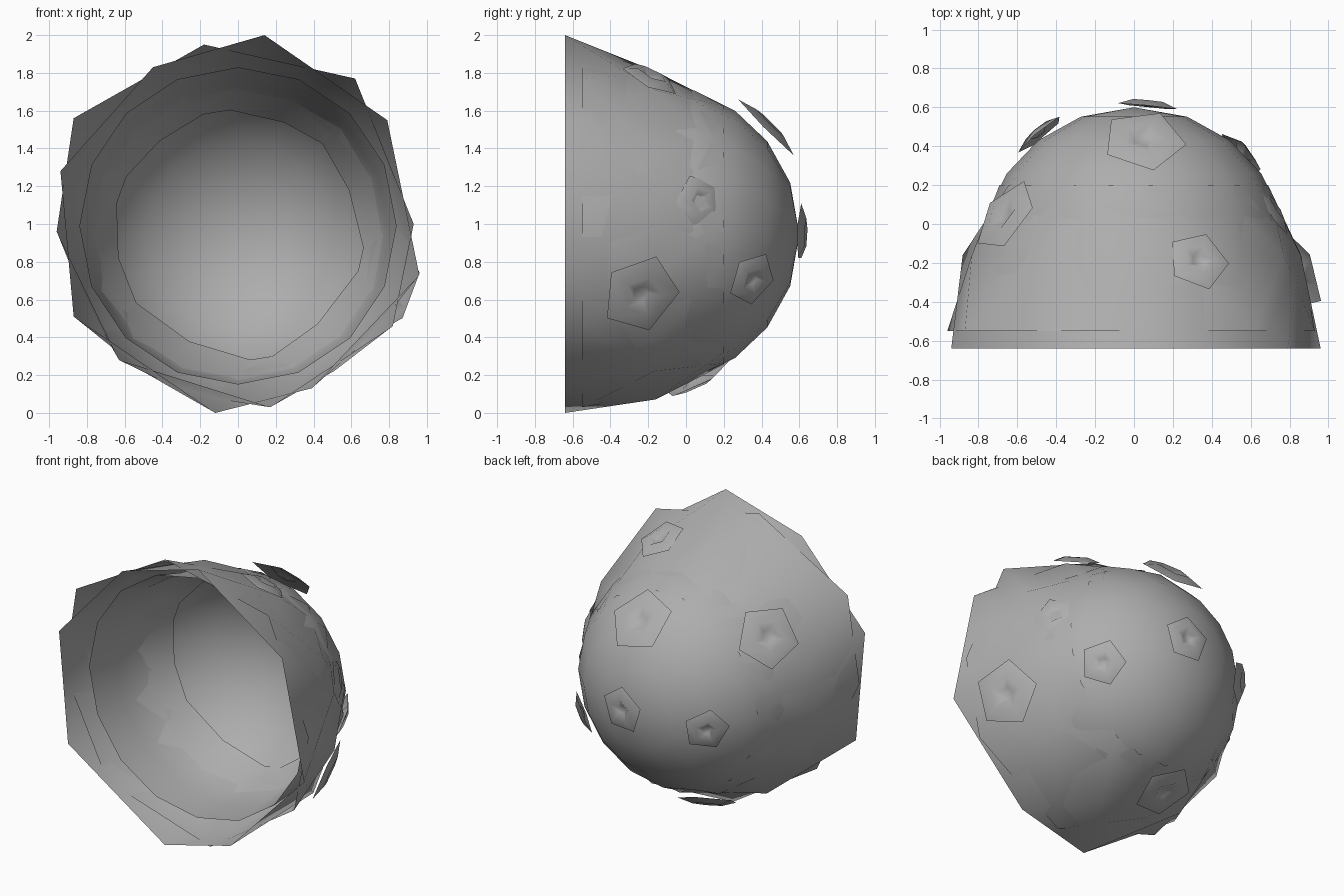
import bpy, bmesh, math
from mathutils import Vector

if "Cube" in bpy.data.objects:
    bpy.data.objects.remove(bpy.data.objects["Cube"])

grey = bpy.data.materials.new("dark_grey")
grey.diffuse_color = (0.42, 0.42, 0.42, 1)
grey.use_nodes = True
grey.node_tree.nodes["Principled BSDF"].inputs["Base Color"].default_value = grey.diffuse_color


def make(name, verts, faces, angle=60):
    me = bpy.data.meshes.new(name)
    me.from_pydata(verts, [], faces)
    me.materials.append(grey)
    bm = bmesh.new()
    bm.from_mesh(me)
    bmesh.ops.recalc_face_normals(bm, faces=bm.faces)
    # make normals point away from the bowl's middle
    c = Vector((0, -0.5, 1))
    if sum((f.calc_center_median() - c).dot(f.normal) for f in bm.faces) < 0:
        bmesh.ops.reverse_faces(bm, faces=bm.faces)
    bm.to_mesh(me)
    bm.free()
    ob = bpy.data.objects.new(name, me)
    bpy.context.collection.objects.link(ob)
    bpy.ops.object.select_all(action='DESELECT')
    ob.select_set(True)
    bpy.context.view_layer.objects.active = ob
    bpy.ops.object.shade_smooth_by_angle(angle=math.radians(angle))
    return ob


def polar(y, r, a, zc=1.0):
    return (r * math.cos(a), y, zc + r * math.sin(a))


def shell(name, rim, y0):
    """Open faceted band: rim polygon, half-step ring, narrow back ring."""
    n = len(rim)
    ang = [math.atan2(z - 1, x) for x, z in rim]
    verts = [(x, y0, z) for x, z in rim]
    for i in range(n):
        d = (ang[(i + 1) % n] - ang[i]) % math.tau
        if d > math.pi:
            d -= math.tau
        a = ang[i] + d / 2
        verts.append(polar(-0.16, 0.88 - 0.06 * math.sin(a), a))
    for a in ang:
        verts.append(polar(0.2, 0.69 - 0.06 * math.sin(a), a))
    faces = []
    for i in range(n):
        j = (i + 1) % n
        faces += [(i, j, n + i), (j, n + j, n + i),
                  (n + i, n + j, 2 * n + j), (n + i, 2 * n + j, 2 * n + i)]
    make(name, verts, faces)


# two interleaved outer bands with the open rim at the front
shell("outer_shell",
      [(0.14, 2.0), (0.79, 1.55), (0.96, 0.73), (0.39, 0.13),
       (-0.12, 0.0), (-0.87, 0.51), (-0.94, 1.28), (-0.45, 1.83)], -0.64)
shell("inner_shell",
      [(0.62, 1.77), (0.93, 1.0), (0.82, 0.46), (0.17, 0.03),
       (-0.63, 0.28), (-0.96, 0.96), (-0.87, 1.56), (-0.18, 1.95)], -0.55)

# rounded back dome, continuing forward as the bowl's lining
seg = 16
rings = [(-0.45, 0.84, 0.99), (-0.2, 0.8, 0.95)]
for deg in (72, 55, 38, 20):
    t = math.radians(deg)
    rings.append((-0.2 + 0.8 * math.cos(t), 0.8 * math.sin(t), 0.945))
rows = len(rings)
verts, faces = [], []
for k, (y, r, zc) in enumerate(rings):
    for i in range(seg):
        verts.append(polar(y, r, math.tau * i / seg, zc))
verts.append((0, 0.6, 0.945))
for i in range(seg):
    j = (i + 1) % seg
    for k in range(rows - 1):
        faces.append((k * seg + i, k * seg + j, (k + 1) * seg + j, (k + 1) * seg + i))
    faces.append(((rows - 1) * seg + i, (rows - 1) * seg + j, rows * seg))
make("back_dome", verts, faces)


def crater(name, pos, normal, r, turn):
    """Pentagonal plate with a raised lip and a small pit."""
    q = Vector(normal).to_track_quat('Z', 'Y')
    p = Vector(pos)
    verts = []
    for rad, h in ((1, 0), (0.5, 0.03), (0.2, 0.0)):
        for i in range(5):
            a = turn + math.tau * i / 5
            verts.append(p + q @ Vector((r * rad * math.cos(a), r * rad * math.sin(a), h)))
    faces = [(10, 11, 12, 13, 14)]
    for k in (0, 5):
        for i in range(5):
            j = (i + 1) % 5
            faces.append((k + i, k + j, k + 5 + j, k + 5 + i))
    make(name, verts, faces, 100)


# craters: centre, outward normal, radius, rotation
craters = [
    ((0.855, -0.24, 0.63), (0.85, 0.33, -0.35), 0.22, 1.3),
    ((0.71, 0.07, 1.12), (0.8, 0.5, 0.13), 0.145, 1.9),
    ((0.55, 0.35, 0.71), (0.6, 0.5, -0.3), 0.15, 1.2),
    ((0.05, 0.43, 1.51), (0.05, 0.66, 0.66), 0.22, 0.6),
    ((0.07, 0.605, 0.95), (0.1, 1, -0.03), 0.16, 0.3),
    ((0.33, -0.19, 1.77), (0.28, 0.42, 0.85), 0.165, 1.2),
    ((-0.66, 0.04, 1.44), (-0.7, 0.5, 0.5), 0.21, 0.9),
    ((-0.48, 0.46, 0.90), (-0.62, 0.75, -0.13), 0.15, 1.4),
    ((-0.21, 0.05, 0.18), (-0.2, 0.42, -0.85), 0.2, 0.6),
]
for i, c in enumerate(craters):
    crater("crater_%d" % (i + 1), *c)
